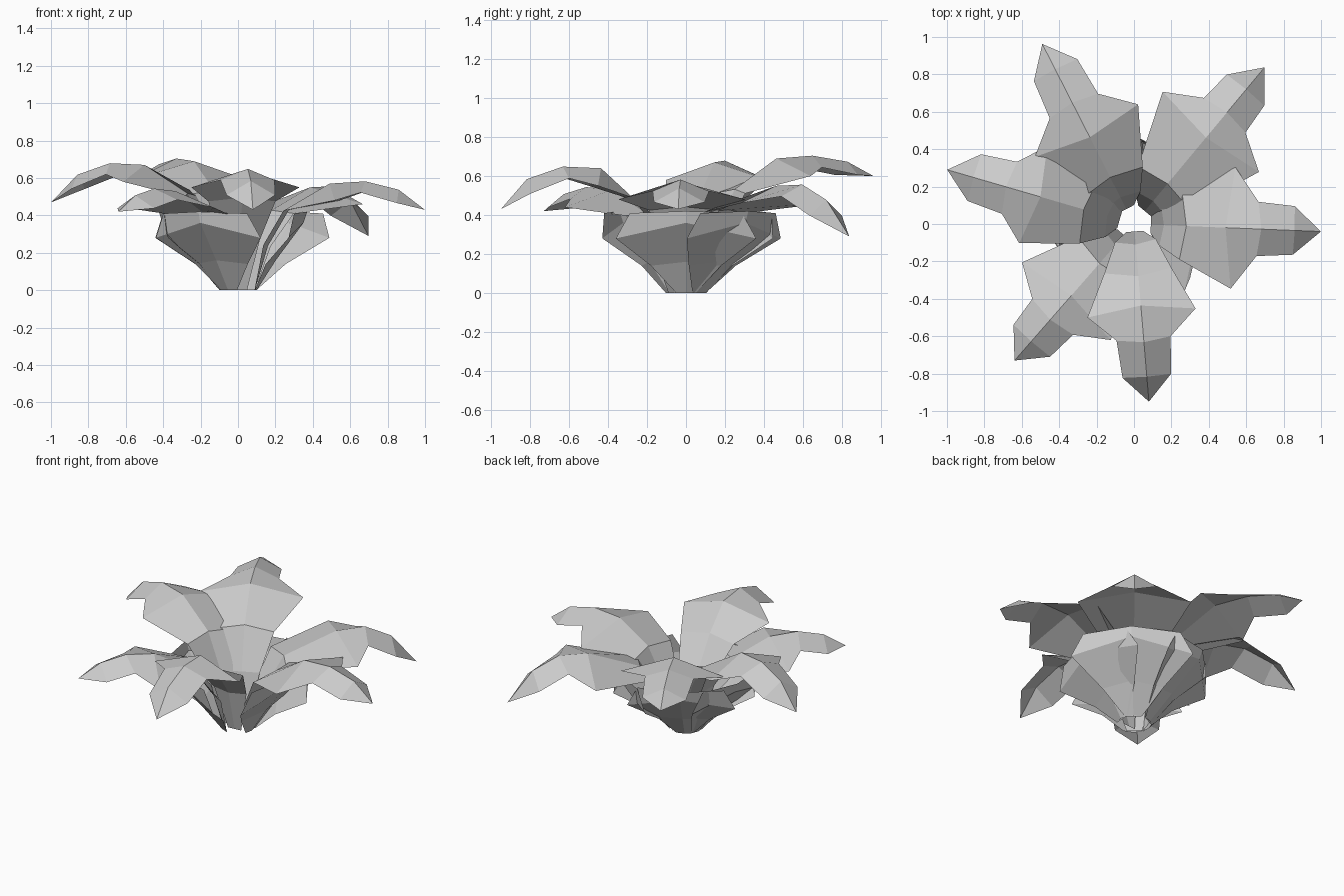
import bpy, bmesh, math
from mathutils import Matrix

if "Cube" in bpy.data.objects:
    bpy.data.objects.remove(bpy.data.objects["Cube"])

grey = bpy.data.materials.new("grey_leaf")
grey.diffuse_color = (0.6, 0.6, 0.6, 1)
grey.use_nodes = True
grey.node_tree.nodes["Principled BSDF"].inputs["Base Color"].default_value = grey.diffuse_color


def strip(name, stations, azimuth, tip=None):
    """Folded sheet: stations are (rib r, rib z, edge r, edge z, half width)."""
    bm = bmesh.new()
    rows = []
    for r, z, er, ez, w in stations:
        rows.append([bm.verts.new(p) for p in ((er, -w, ez), (r, 0, z), (er, w, ez))])
    for a, b in zip(rows, rows[1:]):
        for i in (0, 1):
            bm.faces.new((a[i], b[i], b[i + 1], a[i + 1]))
    if tip:
        end = bm.verts.new((tip[0], 0, tip[1]))
        for i in (0, 1):
            bm.faces.new((rows[-1][i], end, rows[-1][i + 1]))
    bm.transform(Matrix.Rotation(math.radians(azimuth), 4, 'Z'))
    mesh = bpy.data.meshes.new(name)
    bm.to_mesh(mesh)
    bm.free()
    mesh.materials.append(grey)
    bpy.context.collection.objects.link(bpy.data.objects.new(name, mesh))


def leaf(name, azimuth, length, peak, tip_z, half, wide, start):
    """Arching leaf with a broad shoulder and a narrow drooping tip."""
    drop = peak - tip_z
    k = wide * length
    neck = length * (wide + 0.68) / 1.8
    s = [
        (start, 0.0, start, 0.0, 0.045),
        (start + 0.07, peak * 0.40, start + 0.05, peak * 0.41, 0.11),
        (0.28, peak * 0.75, 0.25, peak * 0.72, 0.18),
        (k - 0.02, peak - 0.02, k + 0.02, peak - 0.11, half),
        (neck + 0.02, peak - 0.05 * drop, neck, peak - 0.06 - 0.05 * drop, 0.145),
        (length * 0.86, peak - 0.33 * drop, length * 0.855, peak - 0.06 - 0.4 * drop, 0.13),
    ]
    strip(name, s, azimuth, (length, tip_z))


def bract(name, azimuth, r, half):
    """Short shield under the leaves, with low side corners and a turned-up rim."""
    s = [
        (0.10, 0.0, 0.09, 0.0, 0.05),
        (0.6 * r + 0.04, 0.16, 0.55 * r, 0.14, 0.5 * half),
        (r + 0.08, 0.36, r, 0.28, half),
        (r + 0.10, 0.42, r + 0.03, 0.41, 0.8 * half),
    ]
    strip(name, s, azimuth)


# Upper leaves: azimuth, length, peak, tip height, half width, shoulder, base radius
leaves = {
    "right_leaf": (-2.3, 1.0, 0.59, 0.43, 0.325, 0.51, 0.09),
    "back_right_leaf": (50.2, 1.09, 0.57, 0.29, 0.335, 0.57, 0.09),
    "back_left_leaf": (117, 1.08, 0.71, 0.60, 0.31, 0.50, 0.09),
    "left_leaf": (163.8, 1.04, 0.69, 0.47, 0.27, 0.52, 0.08),
    "front_left_leaf": (228.8, 0.97, 0.55, 0.42, 0.315, 0.545, 0.08),
    "front_leaf": (274.8, 0.953, 0.66, 0.43, 0.29, 0.48, 0.04),
}
for name, args in leaves.items():
    leaf(name, *args)

# Lower ring: azimuth, corner radius, half width
bracts = {
    "right_bract": (0, 0.27, 0.36),
    "back_right_bract": (48, 0.33, 0.36),
    "back_left_bract": (120, 0.33, 0.32),
    "left_bract": (170, 0.33, 0.28),
    "front_left_bract": (238, 0.30, 0.33),
}
for name, args in bracts.items():
    bract(name, *args)
